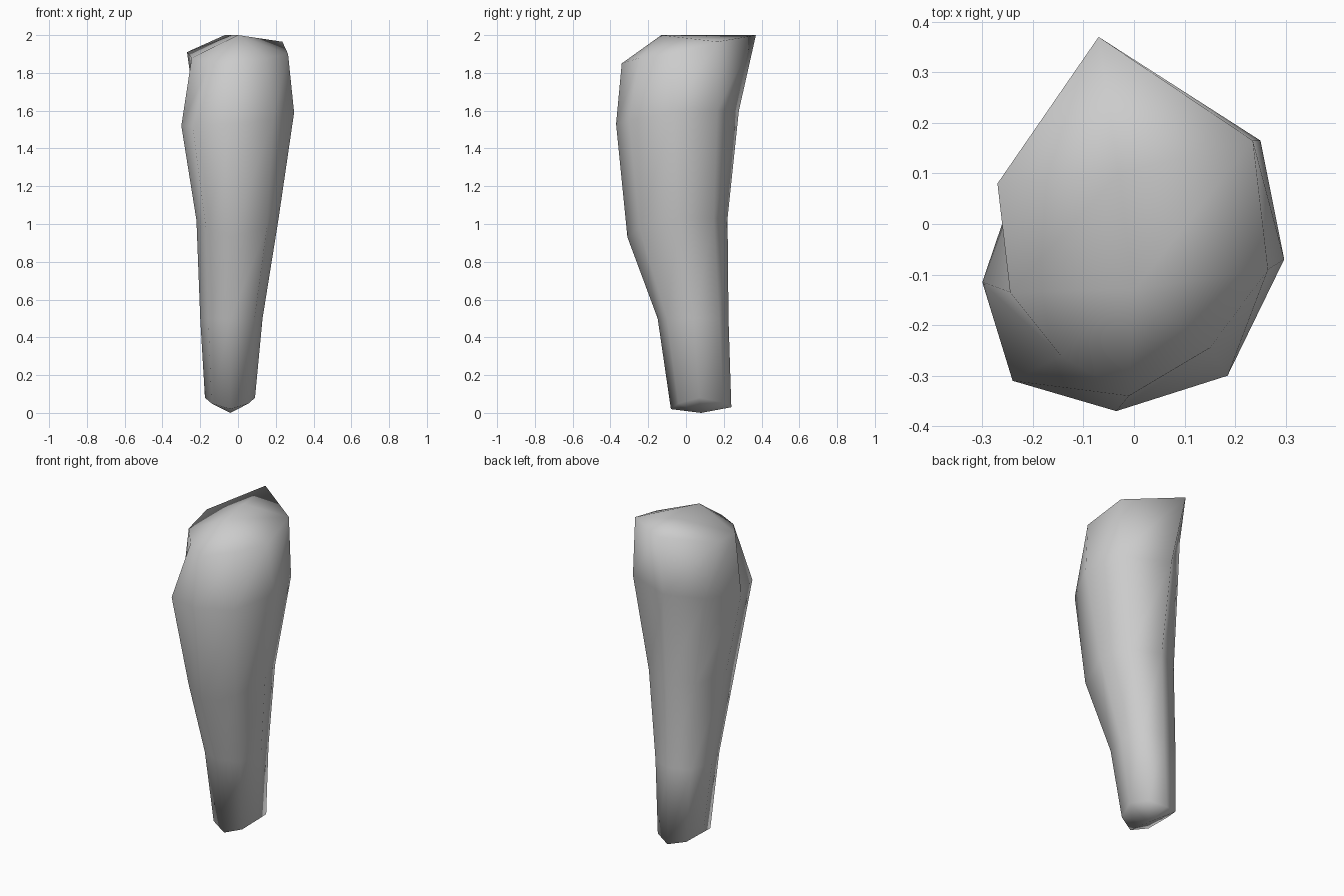
import bpy
import bmesh
from mathutils import Vector

cube = bpy.data.objects.get("Cube")
if cube:
    bpy.data.objects.remove(cube, do_unlink=True)


def make_material(name, color):
    material = bpy.data.materials.new(name)
    material.use_nodes = True
    material.diffuse_color = color
    shader = material.node_tree.nodes["Principled BSDF"]
    shader.inputs["Base Color"].default_value = color
    shader.inputs["Roughness"].default_value = 0.8
    return material


def oval_ring(front, side_plus, back, side_minus, diagonal=0.74):
    """Eight points: four extremes joined by rounded diagonal corners."""
    extremes = [Vector(p) for p in (front, side_plus, back, side_minus)]
    middle_x = (front[0] + back[0]) / 2
    middle_y = (side_plus[1] + side_minus[1]) / 2
    points = []
    for index, start in enumerate(extremes):
        end = extremes[(index + 1) % 4]
        along_y, along_x = (start, end) if index % 2 == 0 else (end, start)
        corner = Vector((
            middle_x + (along_x.x - middle_x) * diagonal,
            middle_y + (along_y.y - middle_y) * diagonal,
            (start.z + end.z) / 2,
        ))
        points += [start, corner]
    return points


def bridge(bm, lower, upper):
    """Join two closed rings with quads."""
    count = len(lower)
    for i in range(count):
        j = (i + 1) % count
        bm.faces.new((lower[i], lower[j], upper[j], upper[i]))


# Cross-sections from the ankle to the calf, each starting at the front
ankle = oval_ring((-.04, -.08, .02), (.09, .07, .08), (-.04, .24, .03), (-.175, .08, .08))
lower_shin = oval_ring((-.04, -.15, .5), (.13, .04, .5), (-.03, .225, .5), (-.2, .03, .5))
mid_shin = oval_ring((-.03, -.31, .93), (.215, -.04, 1.03), (-.02, .22, 1.03), (-.22, -.08, 1.02))
calf = [Vector(p) for p in (
    (-.035, -.37, 1.53), (.185, -.3, 1.55), (.297, -.07, 1.59), (.25, .165, 1.6),
    (-.04, .28, 1.6), (-.22, .12, 1.56), (-.3, -.115, 1.52), (-.24, -.31, 1.52))]
knee_rim = [Vector(p) for p in (
    (-.01, -.34, 1.85), (.15, -.245, 1.88), (.265, -.09, 1.9), (.235, .165, 1.965),
    (-.07, .37, 2), (-.27, .08, 1.91), (-.245, -.135, 1.88), (-.145, -.26, 1.86))]

# Lower leg body
bm = bmesh.new()
rings = [[bm.verts.new(p) for p in ring] for ring in (ankle, lower_shin, mid_shin, calf, knee_rim)]
for lower, upper in zip(rings, rings[1:]):
    bridge(bm, lower, upper)

# Shallow pointed underside
sole = bm.verts.new((-.04, .08, 0))
bottom = rings[0]
for i in range(len(bottom)):
    bm.faces.new((bottom[i], sole, bottom[(i + 1) % len(bottom)]))

# Rounded knee top: a ridge from the front crest to the rear crest
front_crest = bm.verts.new((0, -.13, 2))
rear_crest = bm.verts.new((-.03, .1, 2))
rim = rings[-1]
for i in range(len(rim)):
    crest = rear_crest if i in (3, 4) else front_crest
    if i == 5:
        crest = rear_crest
    bm.faces.new((rim[i], rim[(i + 1) % len(rim)], crest))
bm.faces.new((rim[3], rear_crest, front_crest))
bm.faces.new((rear_crest, rim[6], front_crest))

bmesh.ops.recalc_face_normals(bm, faces=bm.faces[:])
for face in bm.faces:
    face.smooth = True

mesh = bpy.data.meshes.new("lower_leg")
bm.to_mesh(mesh)
bm.free()
mesh.materials.append(make_material("plain grey", (.6, .6, .6, 1)))
lower_leg = bpy.data.objects.new("lower_leg", mesh)
bpy.context.collection.objects.link(lower_leg)
